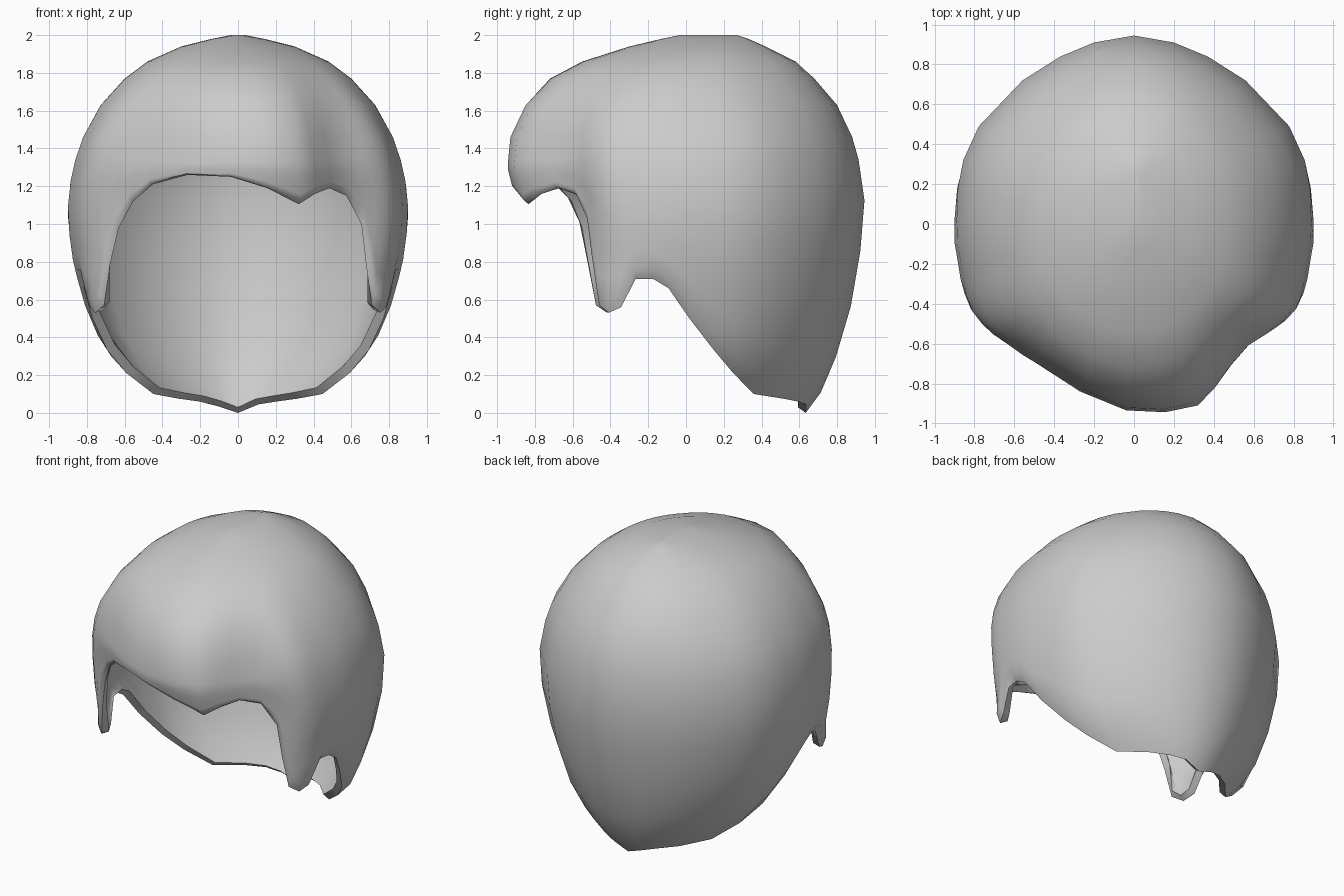
import bpy, bmesh, math

if "Cube" in bpy.data.objects:
    bpy.data.objects.remove(bpy.data.objects["Cube"])

# Plan outline of the hair cap with the hem height at each point: (x, y, hem z)
HEM = [(0, .945, .0), (.2, .91, .045), (.37, .84, .06), (.56, .72, .075), (.78, .49, .10),
       (.86, .32, .21), (.89, .18, .33), (.9, .02, .50), (.9, -.1, .66), (.885, -.19, .71),
       (.87, -.29, .71), (.85, -.37, .56), (.82, -.44, .53), (.77, -.495, .57),
       (.72, -.53, .78), (.67, -.56, 1.0),
       (.59, -.61, 1.15), (.50, -.71, 1.19), (.42, -.82, 1.16), (.33, -.91, 1.105),
       (.16, -.945, 1.19), (-.04, -.935, 1.25), (-.28, -.84, 1.26), (-.47, -.72, 1.21),
       (-.57, -.66, 1.12), (-.65, -.605, .98), (-.72, -.56, .78), (-.77, -.515, .57),
       (-.82, -.45, .53), (-.85, -.37, .56), (-.87, -.29, .71), (-.885, -.19, .71),
       (-.9, -.1, .66), (-.9, .02, .50), (-.89, .18, .33), (-.86, .32, .21),
       (-.78, .49, .10), (-.56, .72, .075), (-.37, .84, .06), (-.2, .91, .035)]

# Silhouette by height: (z, half width, front depth, back depth)
PROFILE = [(0, .47, .9, .65), (.1, .53, .9, .71), (.27, .69, .9, .785), (.5, .79, .9, .86),
           (.78, .87, .89, .915), (1.0, .9, .88, .938), (1.13, .9, .89, .945),
           (1.2, .89, .92, .94), (1.3, .875, .945, .925), (1.46, .82, .93, .88),
           (1.66, .71, .84, .785), (1.79, .58, .70, .66), (1.86, .48, .55, .58),
           (1.94, .30, .30, .42), (1.98, .14, .13, .33), (2, .04, .03, .27)]


def section(z):
    for a, b in zip(PROFILE, PROFILE[1:]):
        if z <= b[0]:
            t = (z - a[0]) / (b[0] - a[0])
            return [p + (q - p) * t for p, q in zip(a[1:], b[1:])]
    return PROFILE[-1][1:]


def surface_point(x, y, z, inset=1):
    w, f, b = section(z)
    if y < 0:  # sideburns hang straighter than the nape
        w = max(w, .85 * min(1, -y / .3)) if z < 1 else w
    u, v = x / .9, y / .945
    # The outline rounds off to an ellipse towards the crown
    s = min(1, max(0, (z - 1.4) / .55))
    s = s * s * (3 - 2 * s)
    r = math.hypot(u, v)
    k = 1 + (1 / r - 1) * s
    u, v = u * k, v * k
    split = v * (b if v > 0 else f)
    shifted = (b - f) / 2 + v * (b + f) / 2
    return (u * w * inset, (split * (1 - s) + shifted * s) * inset, z)


# Rings from the crown down to the hem
bm = bmesh.new()
rings = [[bm.verts.new(surface_point(x, y, z)) for x, y, h in HEM]
         for z in (2, 1.98, 1.94, 1.86, 1.77, 1.63, 1.46, 1.34)]
for t, inset in ((.16, 1), (.36, 1), (.58, 1), (.78, 1), (.92, 1), (1, .975)):
    rings.append([bm.verts.new(surface_point(x, y, 1.34 + (h - 1.34) * t, inset))
                  for x, y, h in HEM])
bm.faces.new(rings[0])
n = len(HEM)
for upper, lower in zip(rings, rings[1:]):
    for i in range(n):
        j = (i + 1) % n
        bm.faces.new((upper[i], upper[j], lower[j], lower[i]))
bmesh.ops.recalc_face_normals(bm, faces=bm.faces)
if max(bm.faces, key=lambda f: f.calc_center_median().z).normal.z < 0:
    bmesh.ops.reverse_faces(bm, faces=bm.faces)
mesh = bpy.data.meshes.new("hair_cap")
bm.to_mesh(mesh)
bm.free()
cap = bpy.data.objects.new("hair_cap", mesh)
bpy.context.collection.objects.link(cap)

# Plain grey hair
grey = bpy.data.materials.new("grey")
grey.diffuse_color = (.6, .6, .6, 1)
grey.use_nodes = True
grey.node_tree.nodes["Principled BSDF"].inputs["Base Color"].default_value = grey.diffuse_color
mesh.materials.append(grey)

# Shell thickness
shell = cap.modifiers.new("shell", 'SOLIDIFY')
shell.thickness = .05
shell.offset = -1

bpy.context.view_layer.objects.active = cap
cap.select_set(True)
bpy.ops.object.modifier_apply(modifier="shell")
bpy.ops.object.shade_smooth_by_angle(angle=math.radians(60))
